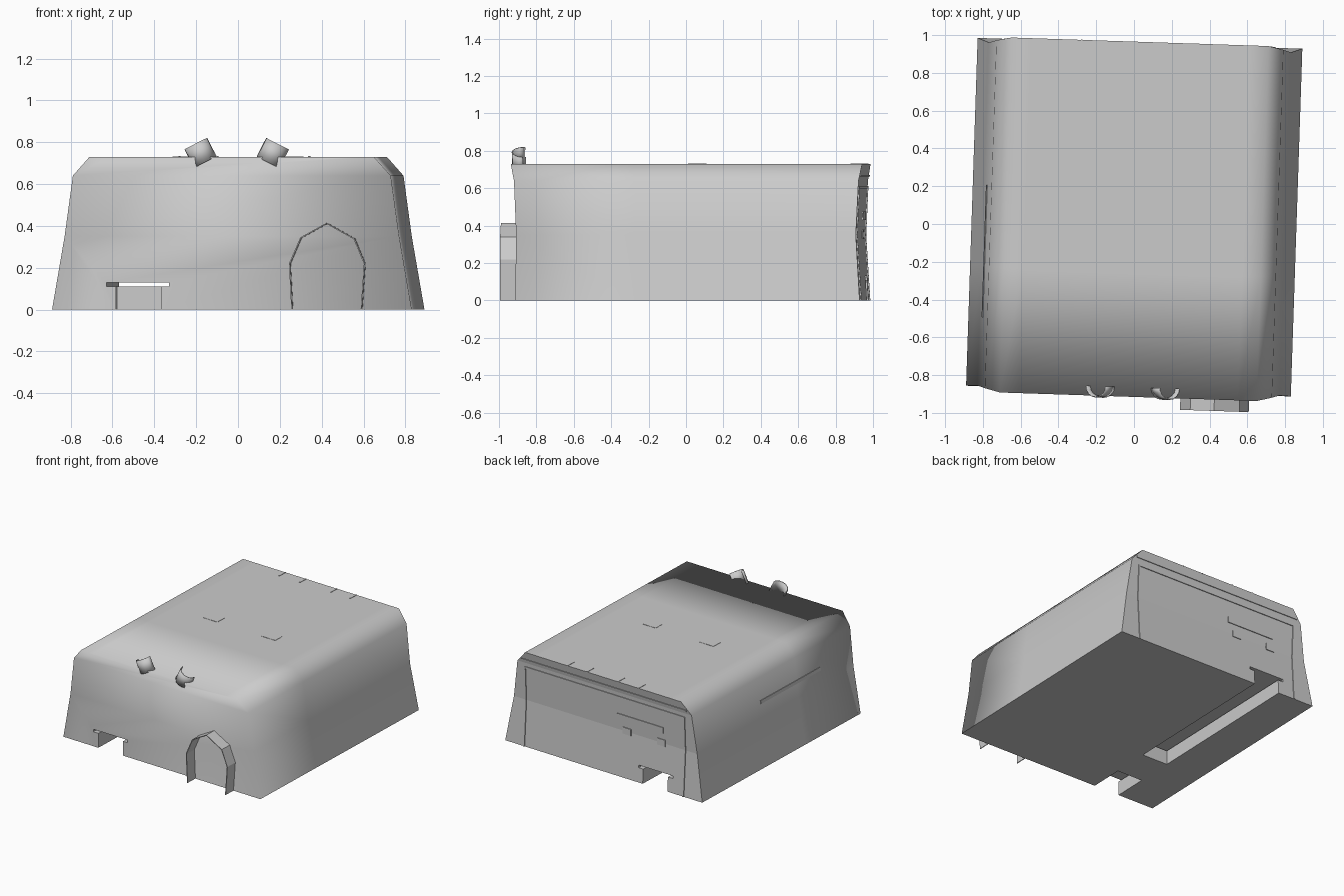
import bpy, bmesh, math
from mathutils import Matrix, Vector

old = bpy.data.objects.get("Cube")
if old:
    bpy.data.objects.remove(old, do_unlink=True)

TURN = math.radians(-1.9)   # the whole hall stands slightly turned

grey = bpy.data.materials.new("light_grey")
grey.use_nodes = True
COLOR = (0.6, 0.6, 0.6, 1)
grey.diffuse_color = COLOR
grey.node_tree.nodes["Principled BSDF"].inputs["Base Color"].default_value = COLOR


def finish(name, bm):
    bmesh.ops.recalc_face_normals(bm, faces=bm.faces)
    mesh = bpy.data.meshes.new(name)
    bm.to_mesh(mesh)
    bm.free()
    mesh.materials.append(grey)
    obj = bpy.data.objects.new(name, mesh)
    bpy.context.collection.objects.link(obj)
    obj.rotation_euler.z = TURN
    return obj


def add_box(bm, x, y, z, matrix=Matrix()):
    size = Matrix.Diagonal((x[1] - x[0], y[1] - y[0], z[1] - z[0], 1))
    mid = Matrix.Translation((sum(x) / 2, sum(y) / 2, sum(z) / 2))
    bmesh.ops.create_cube(bm, size=1, matrix=matrix @ mid @ size)


def box(name, x, y, z):
    bm = bmesh.new()
    add_box(bm, x, y, z)
    return finish(name, bm)


def cut(target, cutter):
    cutter.hide_render = True
    cutter.hide_set(True)
    mod = target.modifiers.new("cut", "BOOLEAN")
    mod.operation = "DIFFERENCE"
    mod.solver = "EXACT"
    mod.object = cutter


# Body: levels of (height, half width, front y, back y)
LEVELS = [(0, .86, -.885, .957), (.35, .80, -.882, .935),
          (.64, .76, -.895, .948), (.73, .68, -.915, .965), (.73, .58, -.915, .965)]


def back_y(z):
    for a, b in zip(LEVELS, LEVELS[1:]):
        if z <= b[0]:
            return a[3] + (b[3] - a[3]) * (z - a[0]) / (b[0] - a[0])
    return LEVELS[-1][3]


bm = bmesh.new()
stations = []
for t in (0, .35, .65, 1):
    left = [bm.verts.new((-w, f + (b - f) * t, z)) for z, w, f, b in LEVELS]
    right = [bm.verts.new((w, f + (b - f) * t, z)) for z, w, f, b in LEVELS]
    stations.append(left + right[::-1])
for a, b in zip(stations, stations[1:]):
    for i in range(len(a) - 1):
        bm.faces.new((a[i], a[i + 1], b[i + 1], b[i])).smooth = True
for ring, soft in ((stations[0], True), (stations[-1], False)):
    for i in range(2):
        bm.faces.new((ring[i], ring[i + 1], ring[-2 - i], ring[-1 - i])).smooth = soft
    bm.faces.new(ring[2:-2]).smooth = soft
bm.faces.new([s[0] for s in stations] + [s[-1] for s in stations[::-1]])
body = finish("body", bm)

# Tunnel through the body with a wider slot under its roof
cut(body, box("tunnel_cutter", (-.555, -.34), (-1.2, 1.2), (-.1, .12)))
cut(body, box("slot_cutter", (-.60, -.30), (-1.2, 1.2), (.11, .13)))
box("tunnel_step", (-.557, -.338), (-.62, -.33), (0, .11))

# Door surround: open arch shell
ARCH = [(.287, 0), (.276, .22), (.33, .345), (.456, .415), (.59, .34), (.64, .22), (.625, 0)]
bm = bmesh.new()
rows = [[bm.verts.new((x, y, z)) for x, z in ARCH] for y in (-.975, -.87)]
for i in range(len(ARCH) - 1):
    bm.faces.new((rows[0][i], rows[0][i + 1], rows[1][i + 1], rows[1][i]))
arch = finish("door_arch", bm)
thick = arch.modifiers.new("thickness", "SOLIDIFY")
thick.thickness = .006

# Roof horns: half tubes leaning outward
for side, x in (("left", .193), ("right", -.198)):
    lean = 1 if x > 0 else -1
    place = Matrix.Translation((x + .025, -.865, .793)) @ Matrix.Rotation(lean * math.radians(27), 4, "Y")
    bm = bmesh.new()
    rows = []
    for z in (-.10, 0):
        angles = [math.pi * (1 + i / 8) for i in range(9)]
        rows.append([bm.verts.new(place @ Vector((.061 * math.cos(a), .06 * math.sin(a), z))) for a in angles])
    for i in range(8):
        bm.faces.new((rows[0][i], rows[0][i + 1], rows[1][i + 1], rows[1][i])).smooth = True
    horn = finish(side + "_horn", bm)
    horn.modifiers.new("thickness", "SOLIDIFY").thickness = .006


# Back wall trim, following the lean of the wall
def trim(name, x, z):
    bm = bmesh.new()
    add_box(bm, x, (-.004, .006), z)
    for v in bm.verts:
        v.co.y += back_y(v.co.z)
    return finish(name, bm)


trim("back_cornice", (-.72, .72), (.66, .672))
trim("back_frame_top", (-.69, .69), (.60, .612))
for side, s in (("left", 1), ("right", -1)):
    for part, lo, hi in (("lower", 0, .35), ("upper", .35, .61)):
        trim(f"{side}_back_frame_{part}", (s * .695 - .006, s * .695 + .006), (lo, hi))
trim("back_vent", (-.51, -.11), (.43, .475))
for side, x in (("left", -.19), ("right", -.49)):
    trim(side + "_back_lamp", (x - .035, x + .035), (.33, .38))

# Slim strip on the right wall
bm = bmesh.new()
add_box(bm, (-.004, .004), (-.52, .18), (.45, .475))
for v in bm.verts:
    v.co.x -= .80 - (v.co.z - .35) * .04 / .29
finish("side_strip", bm)

# Roof plates, rails and back braces
for side, x in (("left", .235), ("right", -.27)):
    box(side + "_roof_plate", (x - .045, x + .075), (.02, .1), (.727, .732))
for i, x in enumerate((-.31, -.13, .14, .31)):
    box(f"roof_brace_{i + 1}", (x - .004, x + .004), (.89, .966), (.727, .733))
